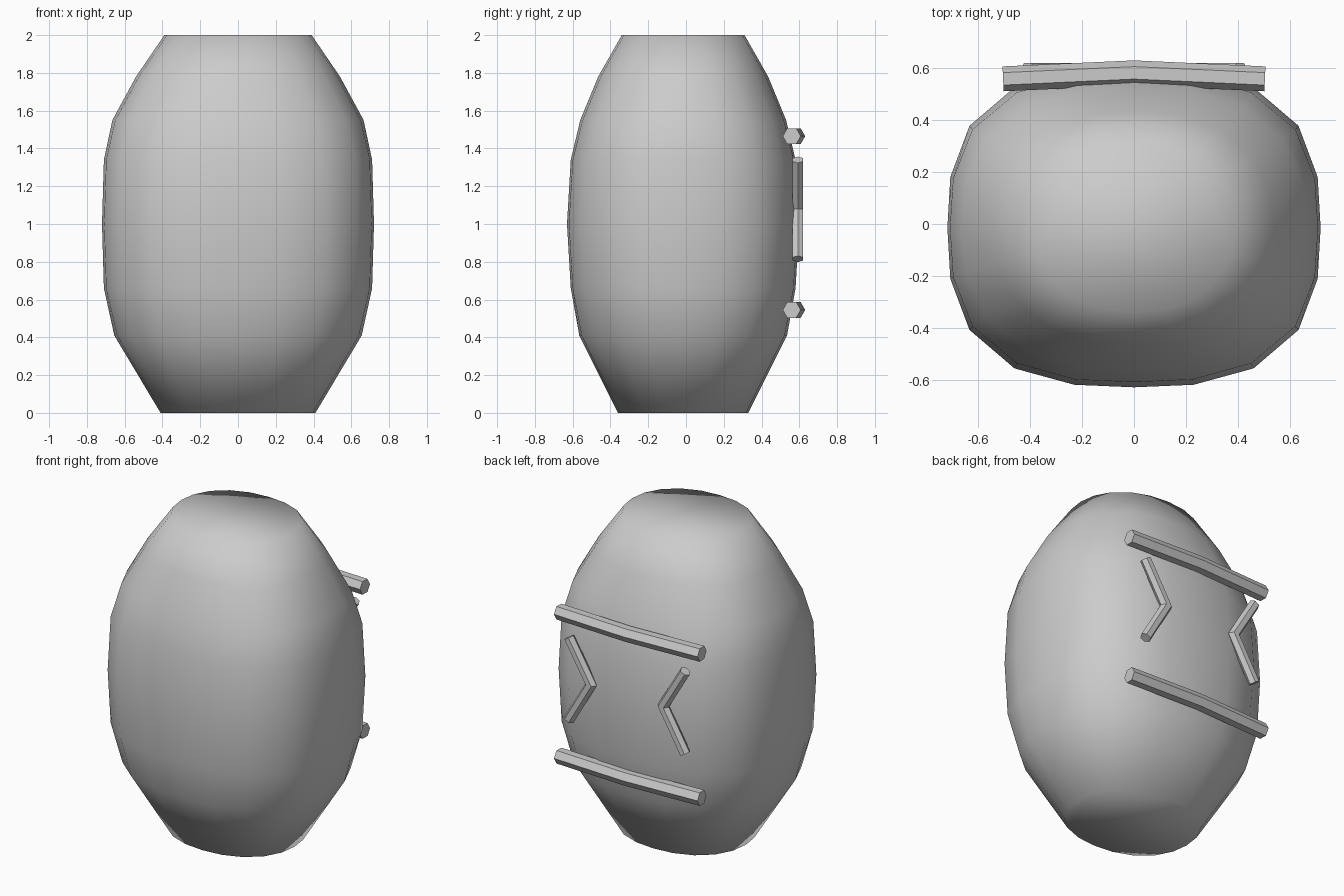
import bpy, bmesh, math
from mathutils import Vector

if "Cube" in bpy.data.objects:
    bpy.data.objects.remove(bpy.data.objects["Cube"])


def loft(name, rings, angle):
    """Skin a list of vertex rings, cap both ends, shade smooth by angle."""
    bm = bmesh.new()
    vs = [[bm.verts.new(p) for p in r] for r in rings]
    n = len(vs[0])
    for a, b in zip(vs, vs[1:]):
        for i in range(n):
            j = (i + 1) % n
            bm.faces.new((a[i], a[j], b[j], b[i]))
    bm.faces.new(vs[0])
    bm.faces.new(vs[-1])
    bmesh.ops.recalc_face_normals(bm, faces=bm.faces[:])
    me = bpy.data.meshes.new(name)
    bm.to_mesh(me)
    bm.free()
    ob = bpy.data.objects.new(name, me)
    bpy.context.collection.objects.link(ob)
    bpy.ops.object.select_all(action='DESELECT')
    ob.select_set(True)
    bpy.context.view_layer.objects.active = ob
    bpy.ops.object.shade_smooth_by_angle(angle=math.radians(angle))
    return ob


def rounded_ring(z, rx, ry, power, sides=20):
    """Rounded-square section (superellipse), slightly deeper at the front."""
    pts = []
    for k in range(sides):
        t = 2 * math.pi * k / sides
        c, s = math.cos(t), math.sin(t)
        r = (abs(c) ** power + abs(s) ** power) ** (-1 / power)
        pts.append((rx * r * c, ry * r * s - 0.015, z))
    return pts


def tube(name, path, normal, radius, sides=6):
    """Mitred bar along a planar path; normal is perpendicular to that plane."""
    pts = [Vector(p) for p in path]
    up = Vector(normal)
    rings = []
    for i, p in enumerate(pts):
        d1 = (pts[max(i, 1)] - pts[max(i, 1) - 1]).normalized()
        k = min(i, len(pts) - 2)
        d2 = (pts[k + 1] - pts[k]).normalized()
        side = (d1 + d2).normalized().cross(up)
        side /= side.dot(d1.cross(up))
        ring = []
        for j in range(sides):
            a = 2 * math.pi * j / sides
            ring.append(p + radius * (side * math.cos(a) + up * math.sin(a)))
        rings.append(ring)
    return loft(name, rings, 45)


# Barrel-shaped body: (height, half width, half depth, squareness)
profile = [(0, .41, .345, 2.2), (.41, .655, .55, 2.5), (.66, .71, .595, 2.7),
           (1, .72, .615, 2.75), (1.34, .71, .595, 2.7), (1.55, .665, .545, 2.5),
           (1.78, .54, .45, 2.35), (2, .39, .325, 2.2)]
loft("body", [rounded_ring(*p) for p in profile], 75)

# Two slightly bowed crossbars on the back
for name, z in (("lower_bar", .545), ("upper_bar", 1.465)):
    tube(name, [(-.505, .56, z), (0, .583, z), (.505, .56, z)], (0, 0, 1), .048)

# Mirrored chevrons pointing inward
for name, s in (("left_chevron", -1), ("right_chevron", 1)):
    tube(name, [(s * .41, .592, 1.34), (s * .255, .592, 1.08), (s * .41, .592, .815)],
         (0, 1, 0), .033)
